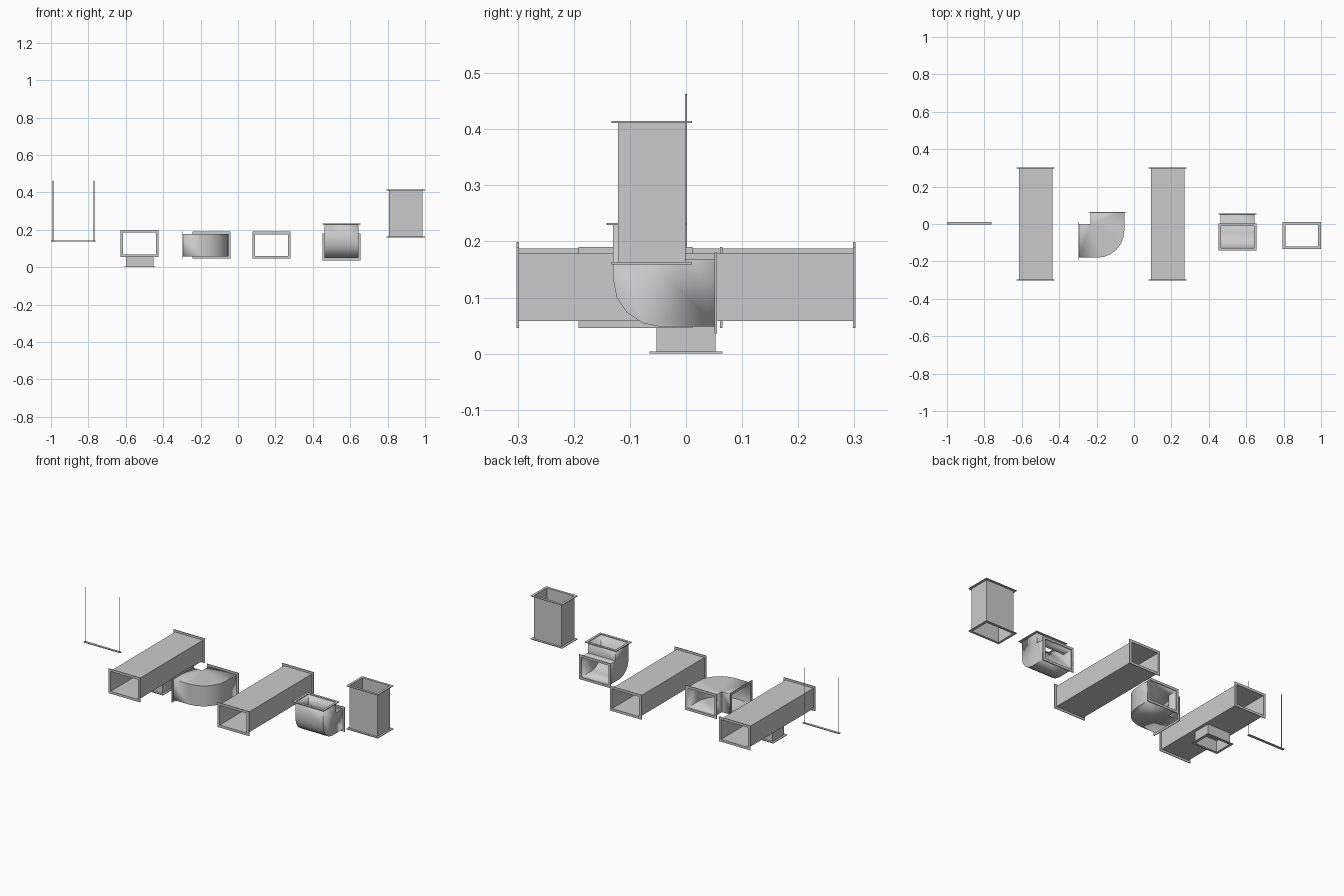
import bpy, bmesh, math
from mathutils import Vector

if "Cube" in bpy.data.objects:
    bpy.data.objects.remove(bpy.data.objects["Cube"])

WALL, LIP, FT, LEG = 0.002, 0.012, 0.004, 0.065   # sheet, flange lip, flange thickness, elbow leg


def finish(name, bm, wall=True):
    me = bpy.data.meshes.new(name)
    bm.to_mesh(me)
    bm.free()
    ob = bpy.data.objects.new(name, me)
    bpy.context.collection.objects.link(ob)
    if wall:
        m = ob.modifiers.new("sheet", 'SOLIDIFY')
        m.thickness, m.offset = WALL, -1
    return ob


def prism(name, profile, place, depth, open_edges=(), smooth=False):
    """Extrude a 2D profile by depth, leaving the chosen side walls open."""
    bm = bmesh.new()
    a = [bm.verts.new(place(u, v, -depth / 2)) for u, v in profile]
    b = [bm.verts.new(place(u, v, depth / 2)) for u, v in profile]
    bm.faces.new(a)
    bm.faces.new(b)
    n = len(a)
    sides = [bm.faces.new((a[i], a[(i + 1) % n], b[(i + 1) % n], b[i])) for i in range(n)]
    bmesh.ops.recalc_face_normals(bm, faces=bm.faces[:])
    if open_edges:
        bmesh.ops.delete(bm, geom=[sides[i] for i in open_edges], context='FACES_ONLY')
    ob = finish(name, bm, bool(open_edges))
    if smooth:
        bpy.ops.object.select_all(action='DESELECT')
        ob.select_set(True)
        bpy.context.view_layer.objects.active = ob
        bpy.ops.object.shade_smooth_by_angle(angle=math.radians(35))
    return ob


def box(name, c, s):
    x, y = s[0] / 2, s[1] / 2
    return prism(name, [(-x, -y), (x, -y), (x, y), (-x, y)],
                 lambda u, v, d: Vector(c) + Vector((u, v, d)), s[2])


def flange(name, c, axis, s):
    """Flat rectangular ring round an opening; s holds the opening in the two other axes."""
    i, j = [k for k in range(3) if k != axis]
    bm = bmesh.new()
    rings = []
    for t in (-FT / 2, FT / 2):
        for lip in (-WALL, LIP):
            ring = []
            for p, q in ((-1, -1), (1, -1), (1, 1), (-1, 1)):
                co = Vector(c)
                co[axis] += t
                co[i] += p * (s[0] / 2 + lip)
                co[j] += q * (s[1] / 2 + lip)
                ring.append(bm.verts.new(co))
            rings.append(ring)
    for r, q in ((0, 1), (1, 3), (3, 2), (2, 0)):
        for k in range(4):
            m = (k + 1) % 4
            bm.faces.new((rings[r][k], rings[r][m], rings[q][m], rings[q][k]))
    bmesh.ops.recalc_face_normals(bm, faces=bm.faces[:])
    return finish(name, bm, False)


def duct(name, c, axis, s, length, ends=(-1, 1)):
    """Open rectangular tube with flanges on the chosen ends."""
    i, j = [k for k in range(3) if k != axis]

    def place(u, v, d):
        co = Vector(c)
        co[axis] += u
        co[i] += v
        co[j] += d
        return co
    h, w = length / 2, s[0] / 2
    prism(name, [(-h, -w), (h, -w), (h, w), (-h, w)], place, s[1], (1, 3))
    for e in ends:
        flange(name + "_flange", place(e * (h - FT / 2), 0, 0), axis, s)


def elbow(name, place, s, r, depth, segs):
    """Bend with a sharp inner corner at the local origin and a rounded outer heel."""
    arc = [(s - r + r * math.cos(t), r - s - r * math.sin(t))
           for t in (math.pi / 2 * k / segs for k in range(segs + 1))]
    prof = [(-LEG, 0), (0, 0), (0, LEG), (s, LEG)] + arc + [(-LEG, -s)]
    prism(name, prof, place, depth, (2, len(prof) - 1), True)


# trapeze hanger: bar and two threaded rods
box("hanger_bar", (-0.881, 0.004, 0.140), (0.238, 0.014, 0.004))
for x in (-0.989, -0.770):
    bm = bmesh.new()
    bmesh.ops.create_cone(bm, cap_ends=True, segments=12, radius1=0.002, radius2=0.002, depth=0.327)
    bmesh.ops.translate(bm, verts=bm.verts[:], vec=(x, 0, 0.2995))
    finish("hanger_rod", bm, False)

# straight duct with a branch tap below
duct("branch_duct", (-0.526, 0, 0.127), 1, (0.18, 0.12), 0.604)
duct("branch_tap", (-0.526, 0, 0.0335), 2, (0.146, 0.106), 0.067, (-1,))

# horizontal elbow
elbow("flat_elbow", lambda u, v, d: Vector((-0.232 + u, v, 0.118 + d)), 0.18, 0.144, 0.12, 6)
flange("flat_elbow_left_flange", (-0.295, -0.09, 0.118), 0, (0.18, 0.12))
flange("flat_elbow_back_flange", (-0.142, 0.063, 0.118), 1, (0.18, 0.12))

# plain straight duct
duct("straight_duct", (0.18, 0, 0.118), 1, (0.18, 0.12), 0.604)

# vertical elbow
elbow("rising_elbow", lambda u, v, d: Vector((0.553 + d, -0.01 - u, 0.168 + v)), 0.12, 0.085, 0.18, 4)
flange("rising_elbow_back_flange", (0.553, 0.053, 0.108), 1, (0.18, 0.12))
flange("rising_elbow_top_flange", (0.553, -0.07, 0.231), 2, (0.18, 0.12))

# vertical duct
duct("riser_duct", (0.897, -0.061, 0.287), 2, (0.18, 0.12), 0.256)
